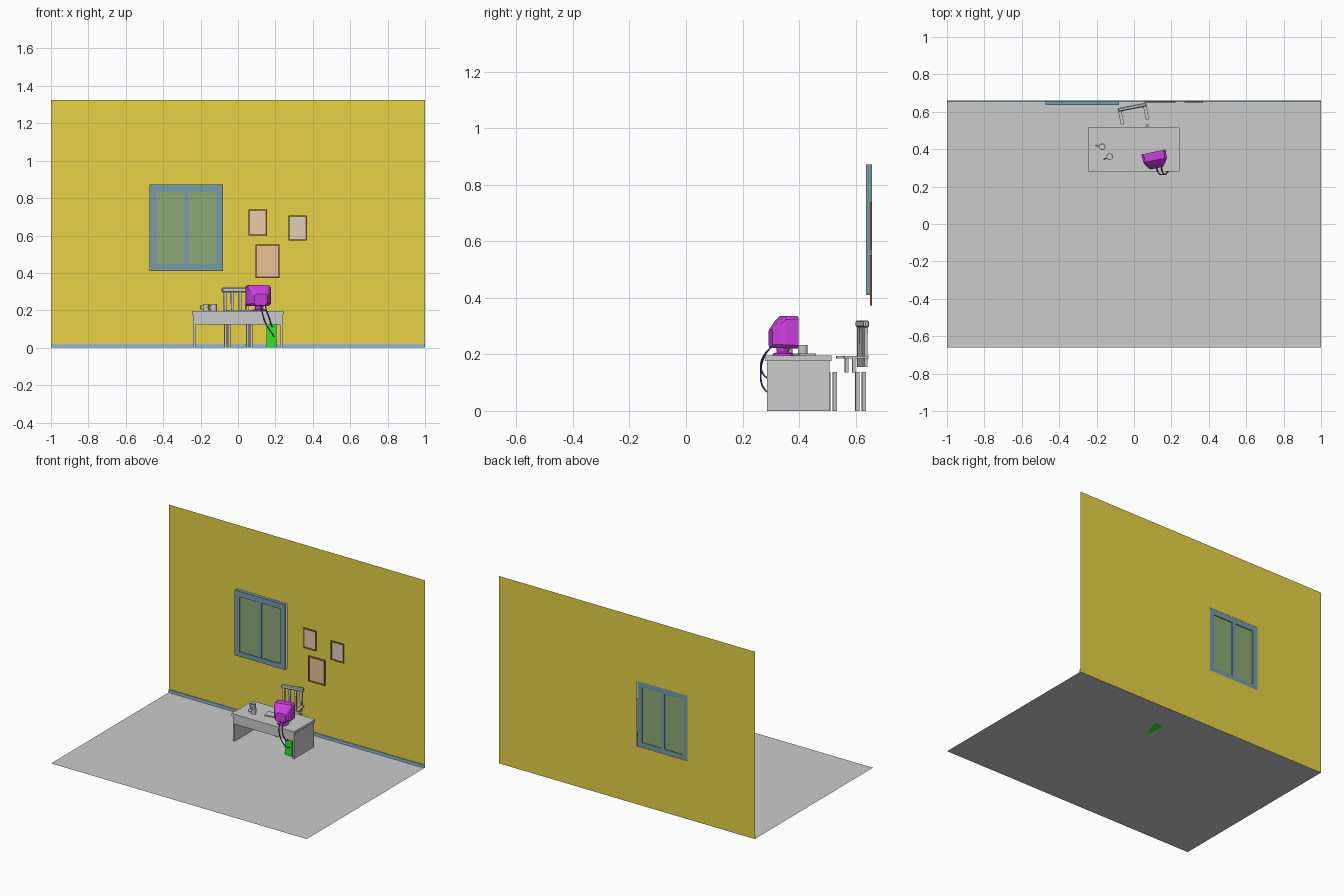
import bpy, bmesh, math
from mathutils import Matrix, Vector

if "Cube" in bpy.data.objects:
    bpy.data.objects.remove(bpy.data.objects["Cube"])


def material(name, rgb):
    m = bpy.data.materials.new(name)
    m.diffuse_color = (*rgb, 1)
    m.use_nodes = True
    m.node_tree.nodes["Principled BSDF"].inputs["Base Color"].default_value = m.diffuse_color
    return m


MUSTARD = material("mustard", (.79, .65, .06))
BLUE = material("blue_trim", (.30, .48, .64))
TEAL = material("teal", (.18, .33, .41))
GLASS = material("green_glass", (.27, .40, .18))
BROWN = material("dark_wood", (.25, .13, .04))
PURPLE = material("purple", (.62, .05, .76))
GREEN = material("green", (.03, .80, .03))
NAVY = material("navy", (.07, .05, .30))


def finish(name, bm, mat=None, matrix=None, fix=True):
    if fix:
        bmesh.ops.recalc_face_normals(bm, faces=bm.faces)
    me = bpy.data.meshes.new(name)
    bm.to_mesh(me)
    bm.free()
    ob = bpy.data.objects.new(name, me)
    bpy.context.collection.objects.link(ob)
    if mat:
        me.materials.append(mat)
    if matrix:
        ob.matrix_world = matrix
    return ob


def boxes(name, spans, mat=None, matrix=None, bevel=0):
    """One object from (x0, x1, y0, y1, z0, z1) boxes."""
    bm = bmesh.new()
    for x0, x1, y0, y1, z0, z1 in spans:
        m = Matrix.Translation(((x0 + x1) / 2, (y0 + y1) / 2, (z0 + z1) / 2))
        bmesh.ops.create_cube(bm, size=1, matrix=m @ Matrix.Diagonal((x1 - x0, y1 - y0, z1 - z0, 1)))
    if bevel:
        bmesh.ops.bevel(bm, geom=bm.edges[:], offset=bevel, segments=1, affect='EDGES')
    return finish(name, bm, mat, matrix)


def quads(name, faces, mat=None):
    bm = bmesh.new()
    for f in faces:
        bm.faces.new([bm.verts.new(p) for p in f])
    bmesh.ops.remove_doubles(bm, verts=bm.verts, dist=1e-5)
    return finish(name, bm, mat, fix=False)


def loft(name, rings, mat=None, matrix=None, inset=None):
    """Skin closed rings; the first cap may be inset and recessed."""
    bm = bmesh.new()
    loops = [[bm.verts.new(p) for p in r] for r in rings]
    for a, b in zip(loops, loops[1:]):
        for i in range(len(a)):
            j = (i + 1) % len(a)
            bm.faces.new((a[i], a[j], b[j], b[i]))
    front = bm.faces.new(loops[0])
    bm.faces.new(loops[-1])
    bmesh.ops.recalc_face_normals(bm, faces=bm.faces)
    if inset:
        bmesh.ops.inset_region(bm, faces=[front], thickness=inset, depth=-.004)
    return finish(name, bm, mat, matrix)


def tube(name, pts, r, mat=None, matrix=None, cap=True):
    cu = bpy.data.curves.new(name, 'CURVE')
    cu.dimensions = '3D'
    cu.bevel_depth, cu.bevel_resolution, cu.resolution_u = r, 1, 5
    cu.use_fill_caps = cap
    sp = cu.splines.new('BEZIER')
    sp.bezier_points.add(len(pts) - 1)
    for b, p in zip(sp.bezier_points, pts):
        b.co = p
        b.handle_left_type = b.handle_right_type = 'AUTO'
    ob = bpy.data.objects.new(name, cu)
    bpy.context.collection.objects.link(ob)
    if mat:
        cu.materials.append(mat)
    if matrix:
        ob.matrix_world = matrix
    return ob


def placed(x, y, z, deg):
    return Matrix.Translation((x, y, z)) @ Matrix.Rotation(math.radians(deg), 4, 'Z')


# Room: floor, wall with window opening, skirting strip without end caps
W, H, TOP = .658, .66, 1.325
quads("floor", [[(-1, -H, 0), (1, -H, 0), (1, H, 0), (-1, H, 0)]])
X0, X1, Z0, Z1 = -.473, -.08, .411, .872


def wall_rect(x0, x1, z0, z1):
    return [(x0, H, z0), (x1, H, z0), (x1, H, z1), (x0, H, z1)]


quads("wall", [wall_rect(-1, X0, 0, TOP), wall_rect(X1, 1, 0, TOP),
               wall_rect(X0, X1, 0, Z0), wall_rect(X0, X1, Z1, TOP)], MUSTARD)
quads("skirting", [[(-1, .652, 0), (1, .652, 0), (1, .652, .02), (-1, .652, .02)],
                   [(-1, .652, .02), (1, .652, .02), (1, H, .02), (-1, H, .02)]], BLUE)

# Window
A, B, C, D, E, F = -.436, -.291, -.265, -.115, .444, .834
boxes("window_frame", [(X0, A, .637, W, Z0, Z1), (D, X1, .637, W, Z0, Z1), (B, C, .641, W, E, F),
                       (A, D, .637, W, Z0, E), (A, D, .637, W, F, Z1)], TEAL)
boxes("window_panes", [(A, B, .645, .652, E, F), (C, D, .645, .652, E, F)], GLASS)

# Wall pictures
for i, (x0, x1, z0, z1, rgb) in enumerate([(.056, .154, .60, .74, (.83, .61, .43)),
                                           (.269, .369, .572, .706, (.74, .63, .50)),
                                           (.094, .222, .374, .552, (.83, .54, .30))]):
    t = .008
    boxes(f"picture_frame_{i}", [(x0, x0 + t, .65, W, z0, z1), (x1 - t, x1, .65, W, z0, z1),
                                 (x0 + t, x1 - t, .65, W, z0, z0 + t), (x0 + t, x1 - t, .65, W, z1 - t, z1)], BROWN)
    boxes(f"picture_{i}", [(x0 + t, x1 - t, .653, .657, z0 + t, z1 - t)], material(f"canvas_{i}", rgb))

# Desk
boxes("desk_top", [(-.247, .243, .28, .515, .177, .196)])
boxes("desk_sides", [(-.24, -.228, .286, .508, 0, .177), (.225, .237, .286, .508, 0, .177)])
boxes("desk_apron", [(-.228, .225, .286, .296, .123, .177)])

# Monitor: chamfered rings tapering to the back, screen toward the wall
def ring(y, w, z0, z1, c):
    return [(-w + c, y, z0), (w - c, y, z0), (w, y, z0 + c), (w, y, z1 - c),
            (w - c, y, z1), (-w + c, y, z1), (-w, y, z1 - c), (-w, y, z0 + c)]


seat_turn = 11.5
mon = placed(.104, .385, 0, seat_turn)
loft("monitor", [ring(0, .066, .222, .336, .010), ring(-.045, .064, .222, .336, .012),
                 ring(-.064, .054, .223, .318, .012), ring(-.088, .035, .226, .288, .010)],
     PURPLE, mon, inset=.011)


def circle(r, z, n=12, x=0, y=0):
    return [(x + r * math.cos(2 * math.pi * k / n), y + r * math.sin(2 * math.pi * k / n), z) for k in range(n)]


loft("monitor_stand", [circle(.038, .196), circle(.036, .203), circle(.022, .208), circle(.024, .224)],
     PURPLE, mon @ Matrix.Translation((0, -.043, 0)))

# Keyboard, computer tower and cables
boxes("keyboard", [(-.08, .08, -.03, .03, .196, .203)], None, placed(.02, .415, 0, seat_turn))
boxes("computer_tower", [(.152, .206, .31, .47, 0, .132)], GREEN)
tube("long_cable", [(.118, .312, .24), (.128, .278, .195), (.148, .264, .13), (.185, .282, .072), (.192, .312, .058)], .003, NAVY)
tube("short_cable", [(.145, .318, .24), (.152, .278, .20), (.168, .265, .155), (.18, .285, .118), (.186, .312, .112)], .003, NAVY)

# Mugs: hollow lathe profile plus handle
for i, (x, y, turn) in enumerate([(-.17, .413, 170), (-.13, .36, 205)]):
    m = placed(x, y, .196, turn)
    mug = loft(f"mug_{i}", [circle(.017, 0, 16), circle(.0175, .038, 16), circle(.015, .038, 16), circle(.0145, .004, 16)], None, m)
    for p in mug.data.polygons:
        p.use_smooth = len(p.vertices) == 4 and abs(p.normal.z) < .5
    tube(f"mug_handle_{i}", [(.016, 0, .031), (.029, 0, .029), (.031, 0, .014), (.016, 0, .009)], .0024, None, m)

# Armchair turned to match the monitor; -y is its front
chair = placed(-.01, .624, 0, 11)
boxes("chair_back_rail", [(-.078, .078, -.010, .010, .296, .321)], None, chair, bevel=.005)
for i, u in enumerate((-.06, -.021, .021, .06)):
    loft(f"chair_back_slat_{i}", [[(u + s * a, t * .006, z) for s, t in ((-1, -1), (1, -1), (1, 1), (-1, 1))]
                                  for a, z in ((.006, .155), (.008, .298))], None, chair)
for side, name in ((-1, "left"), (1, "right")):
    u = side * .068
    boxes(f"{name}_chair_arm", [(u - .009, u + .009, -.08, .006, .185, .194)], None, chair)
    boxes(f"{name}_arm_post", [(u - .006, u + .006, -.05, -.039, .137, .186)], None, chair)
    u = side * .06
    boxes(f"{name}_chair_legs", [(u - .007, u + .007, y - .007, y + .007, 0, .138) for y in (-.007, -.112)], None, chair)
